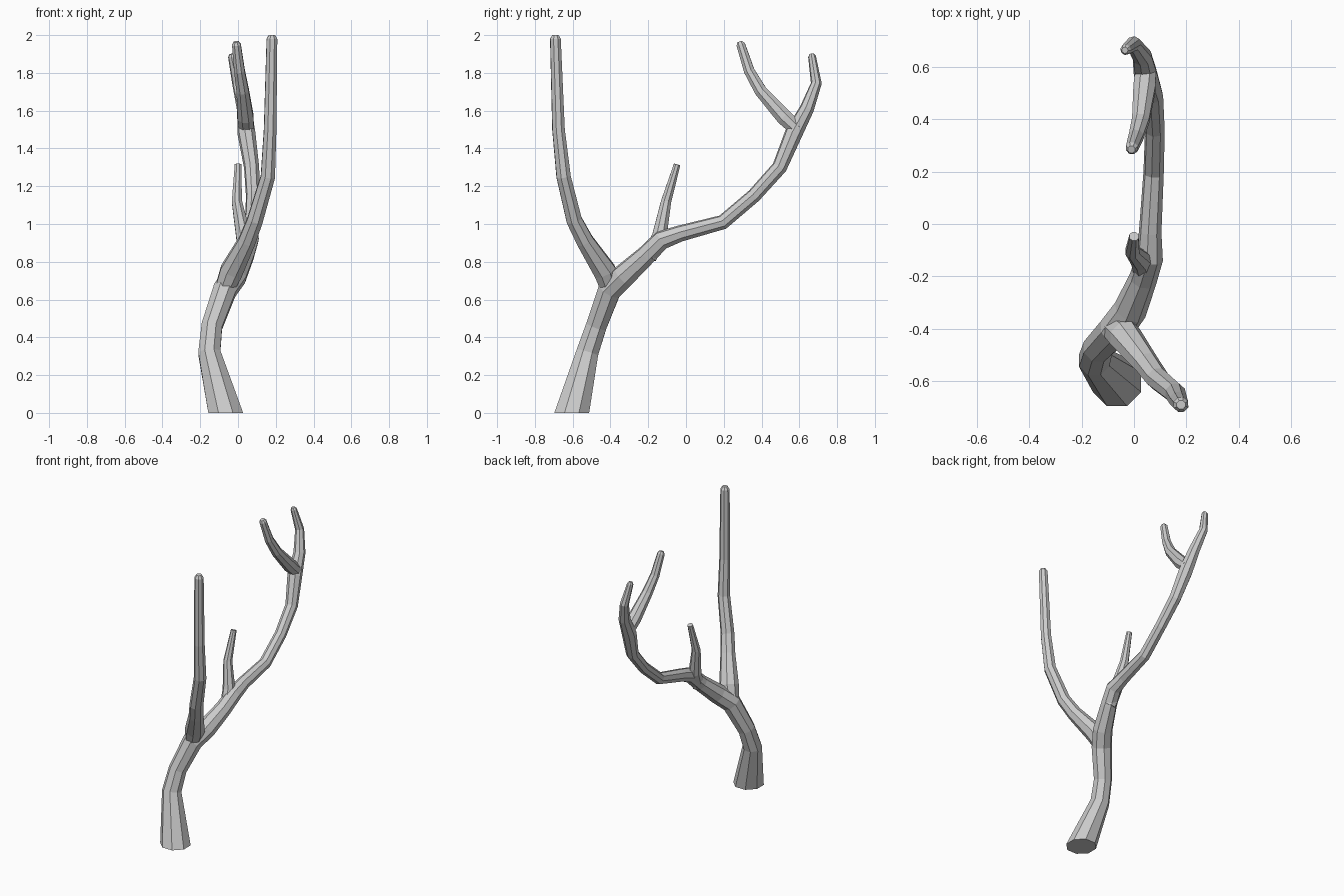
import bpy, bmesh
from math import cos, sin, pi
from mathutils import Vector

if "Cube" in bpy.data.objects:
    bpy.data.objects.remove(bpy.data.objects["Cube"])

SIDES = 8


def limb(name, pts, flat_start=False, round_tip=True):
    """Loft a faceted tube through (x, y, z, radius) points."""
    pos = [Vector(p[:3]) for p in pts]
    rad = [p[3] for p in pts]
    if round_tip:
        # small chamfer ring that rounds the tip
        d = (pos[-1] - pos[-2]).normalized()
        end, r = pos[-1].copy(), rad[-1]
        pos[-1] = end - d * r * 0.7
        pos.append(end)
        rad.append(r * 0.6)
    bm = bmesh.new()
    rings = []
    u = Vector((1, 0, 0))
    n = len(pos)
    for i in range(n):
        a = (pos[i] - pos[i - 1]).normalized() if i else Vector()
        b = (pos[i + 1] - pos[i]).normalized() if i < n - 1 else Vector()
        t = (a + b).normalized()
        if i == 0 and flat_start:
            t = Vector((0, 0, 1))
        u = (u - t * u.dot(t)).normalized()
        v = t.cross(u)
        ring = []
        for k in range(SIDES):
            ang = 2 * pi * (k + 0.5) / SIDES
            ring.append(bm.verts.new(pos[i] + (u * cos(ang) + v * sin(ang)) * rad[i] * 1.04))
        rings.append(ring)
    for r0, r1 in zip(rings, rings[1:]):
        for k in range(SIDES):
            j = (k + 1) % SIDES
            bm.faces.new((r0[k], r0[j], r1[j], r1[k]))
    bm.faces.new(rings[0][::-1])
    bm.faces.new(rings[-1])
    bmesh.ops.recalc_face_normals(bm, faces=bm.faces)
    me = bpy.data.meshes.new(name)
    bm.to_mesh(me)
    bm.free()
    ob = bpy.data.objects.new(name, me)
    bpy.context.collection.objects.link(ob)
    return ob


# trunk continuing into the long curved limb and its outer prong
trunk = limb("branch", [
    (-0.065, -0.605, 0.00, 0.096), (-0.152, -0.522, 0.32, 0.061),
    (-0.138, -0.475, 0.46, 0.057), (-0.070, -0.405, 0.65, 0.064),
    (-0.015, -0.330, 0.725, 0.062), (0.035, -0.210, 0.835, 0.052),
    (0.060, -0.130, 0.915, 0.050), (0.062, -0.030, 0.950, 0.042),
    (0.075, 0.195, 1.010, 0.038), (0.080, 0.360, 1.150, 0.037),
    (0.072, 0.495, 1.300, 0.039), (0.045, 0.570, 1.480, 0.046),
    (0.032, 0.640, 1.610, 0.037), (-0.002, 0.690, 1.745, 0.028),
    (-0.035, 0.665, 1.900, 0.020)], flat_start=True)

# tall upright limb
upright = limb("upright_limb", [
    (-0.078, -0.395, 0.64, 0.050), (-0.035, -0.430, 0.75, 0.062),
    (0.048, -0.535, 0.91, 0.047), (0.090, -0.592, 1.02, 0.043),
    (0.158, -0.648, 1.25, 0.039), (0.170, -0.675, 1.50, 0.034),
    (0.180, -0.692, 2.00, 0.029)])

# short twig
twig = limb("twig", [
    (0.040, -0.195, 0.82, 0.040), (0.028, -0.140, 0.94, 0.040),
    (-0.006, -0.105, 1.12, 0.028), (0.000, -0.047, 1.315, 0.018)], round_tip=False)

# inner prong of the upper fork
prong = limb("inner_prong", [
    (0.046, 0.590, 1.50, 0.040), (0.040, 0.520, 1.565, 0.044),
    (0.025, 0.395, 1.705, 0.034), (0.008, 0.335, 1.810, 0.029),
    (-0.010, 0.285, 1.965, 0.024)])

# weld the limbs into one skin
for part in (upright, twig, prong):
    mod = trunk.modifiers.new("weld", 'BOOLEAN')
    mod.operation = 'UNION'
    mod.solver = 'EXACT'
    mod.object = part
    bpy.context.view_layer.objects.active = trunk
    bpy.ops.object.modifier_apply(modifier=mod.name)
    bpy.data.objects.remove(part, do_unlink=True)
